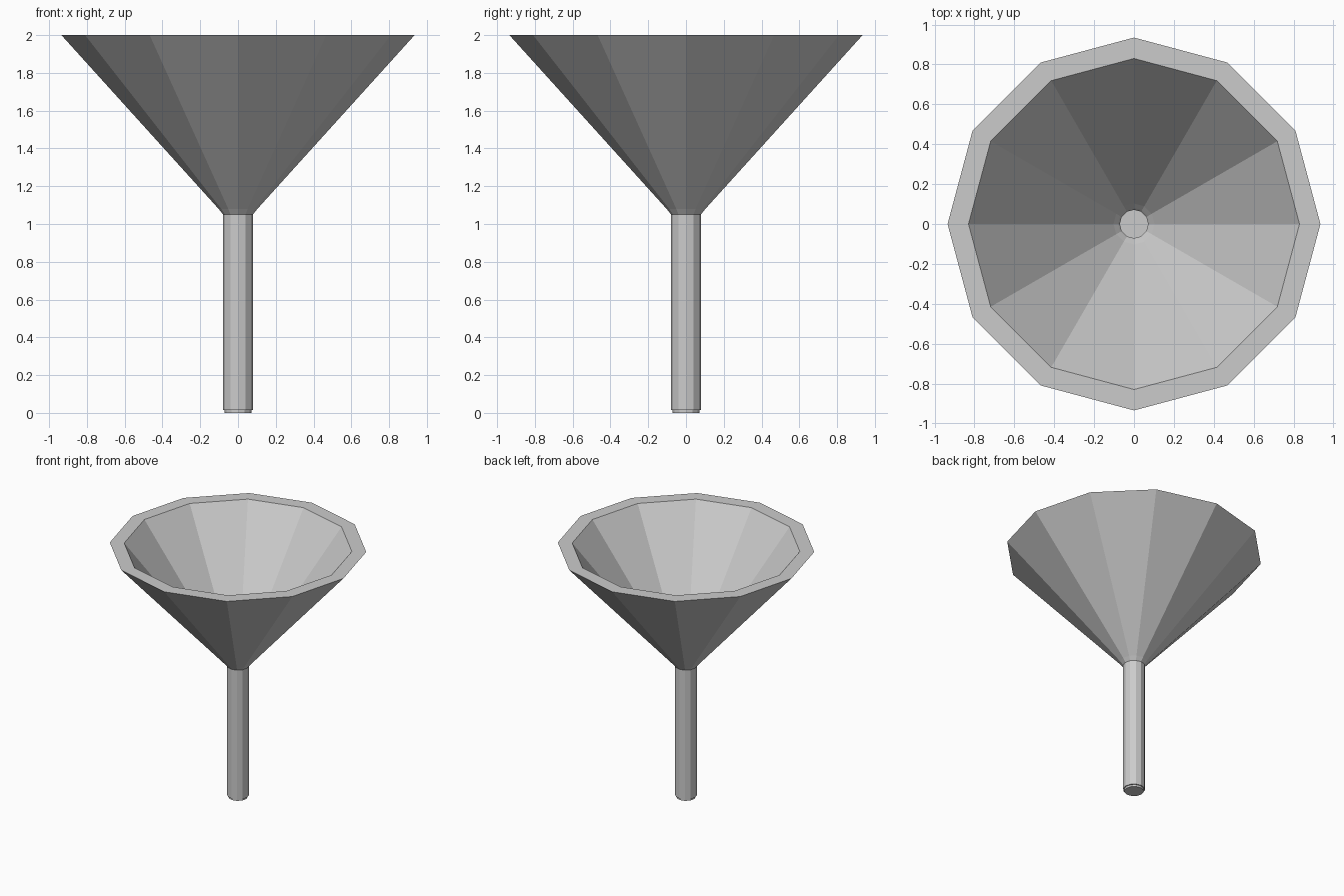
import bpy
import bmesh
from math import cos, sin, tau

SIDES = 12

cube = bpy.data.objects.get("Cube")
if cube:
    bpy.data.objects.remove(cube, do_unlink=True)

metal = bpy.data.materials.new("light_grey_metal")
metal.use_nodes = True
grey = (0.6, 0.6, 0.6, 1.0)
metal.diffuse_color = grey
metal.node_tree.nodes["Principled BSDF"].inputs["Base Color"].default_value = grey


def lathe(name, profile, cap_start=False):
    """Sweep (radius, height) points into a flat-sided surface."""
    bm = bmesh.new()
    rings = [[bm.verts.new((r * cos(tau * i / SIDES), r * sin(tau * i / SIDES), z))
              for i in range(SIDES)] for r, z in profile]
    for low, high in zip(rings, rings[1:]):
        for i in range(SIDES):
            j = (i + 1) % SIDES
            bm.faces.new((low[i], low[j], high[j], high[i]))
    if cap_start:
        bm.faces.new(rings[0][::-1])
    mesh = bpy.data.meshes.new(name)
    bm.to_mesh(mesh)
    bm.free()
    mesh.materials.append(metal)
    obj = bpy.data.objects.new(name, mesh)
    bpy.context.collection.objects.link(obj)
    return obj


# Outer stem, cone and flat rim
lathe("funnel_shell", [(0.071, 0.015), (0.08, 0.015), (0.08, 1.055),
                       (0.935, 2.0), (0.83, 2.0)])

# Inner cone and closed tube that peeks out below the stem
lathe("funnel_lining", [(0.071, 0.0), (0.071, 1.04), (0.83, 2.0)], cap_start=True)
